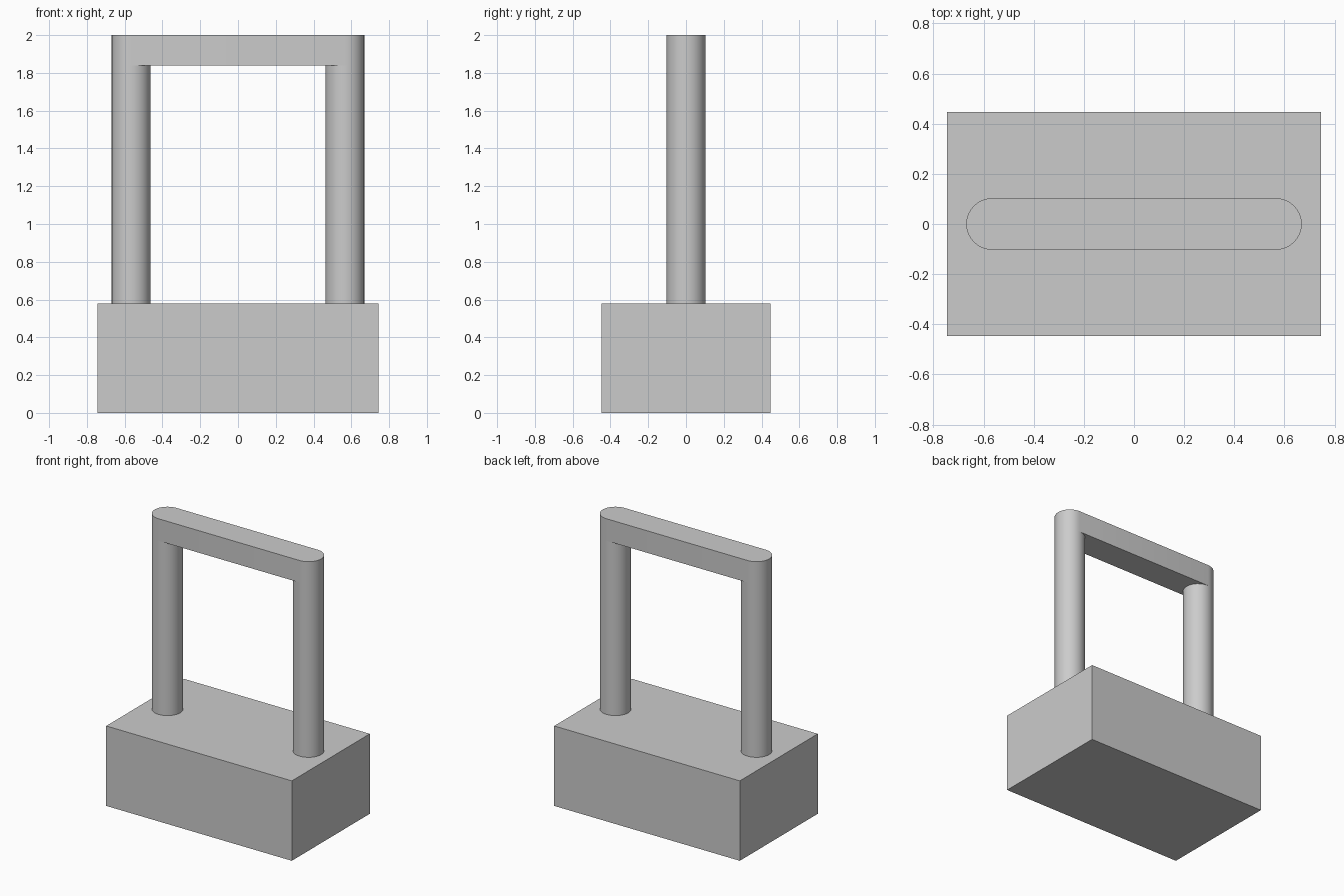
import bpy
import bmesh
import math

if "Cube" in bpy.data.objects:
    bpy.data.objects.remove(bpy.data.objects["Cube"], do_unlink=True)

GREY = (0.6, 0.6, 0.6, 1.0)
BASE_TOP = 0.58
BAR_BOTTOM = 1.84
TOP = 2.0
RADIUS = 0.103
LEG_X = 0.566

grey = bpy.data.materials.new("plain grey")
grey.use_nodes = True
grey.diffuse_color = GREY
grey.node_tree.nodes["Principled BSDF"].inputs["Base Color"].default_value = GREY


def prism(name, outline, bottom, top, smooth=False):
    """Extrude a flat outline of (x, y) points between two heights."""
    bm = bmesh.new()
    face = bm.faces.new([bm.verts.new((x, y, bottom)) for x, y in outline])
    side = bmesh.ops.extrude_face_region(bm, geom=[face])
    for v in side["geom"]:
        if isinstance(v, bmesh.types.BMVert):
            v.co.z = top
    bmesh.ops.recalc_face_normals(bm, faces=bm.faces)
    mesh = bpy.data.meshes.new(name)
    bm.to_mesh(mesh)
    bm.free()
    mesh.materials.append(grey)
    obj = bpy.data.objects.new(name, mesh)
    bpy.context.collection.objects.link(obj)
    if smooth:
        bpy.ops.object.select_all(action="DESELECT")
        obj.select_set(True)
        bpy.context.view_layer.objects.active = obj
        bpy.ops.object.shade_smooth_by_angle(angle=math.radians(30))
    return obj


def arc(cx, start, sweep, steps):
    """Points along an arc of the tube radius centred at (cx, 0)."""
    angles = [start + sweep * i / steps for i in range(steps + 1)]
    return [(cx + RADIUS * math.cos(a), RADIUS * math.sin(a)) for a in angles]


# Solid block base
prism("base_block", [(-0.745, -0.447), (0.745, -0.447), (0.745, 0.447), (-0.745, 0.447)],
      0, BASE_TOP)

# Two round posts standing on the base
for name, sign in (("left_post", 1), ("right_post", -1)):
    circle = arc(sign * LEG_X, 0, math.tau, 32)[:-1]
    prism(name, circle, BASE_TOP, BAR_BOTTOM, smooth=True)

# Round-ended crossbar joining the posts
stadium = (arc(LEG_X, -math.pi / 2, math.pi, 16)
           + arc(-LEG_X, math.pi / 2, math.pi, 16))
prism("top_crossbar", stadium, BAR_BOTTOM, TOP, smooth=True)
